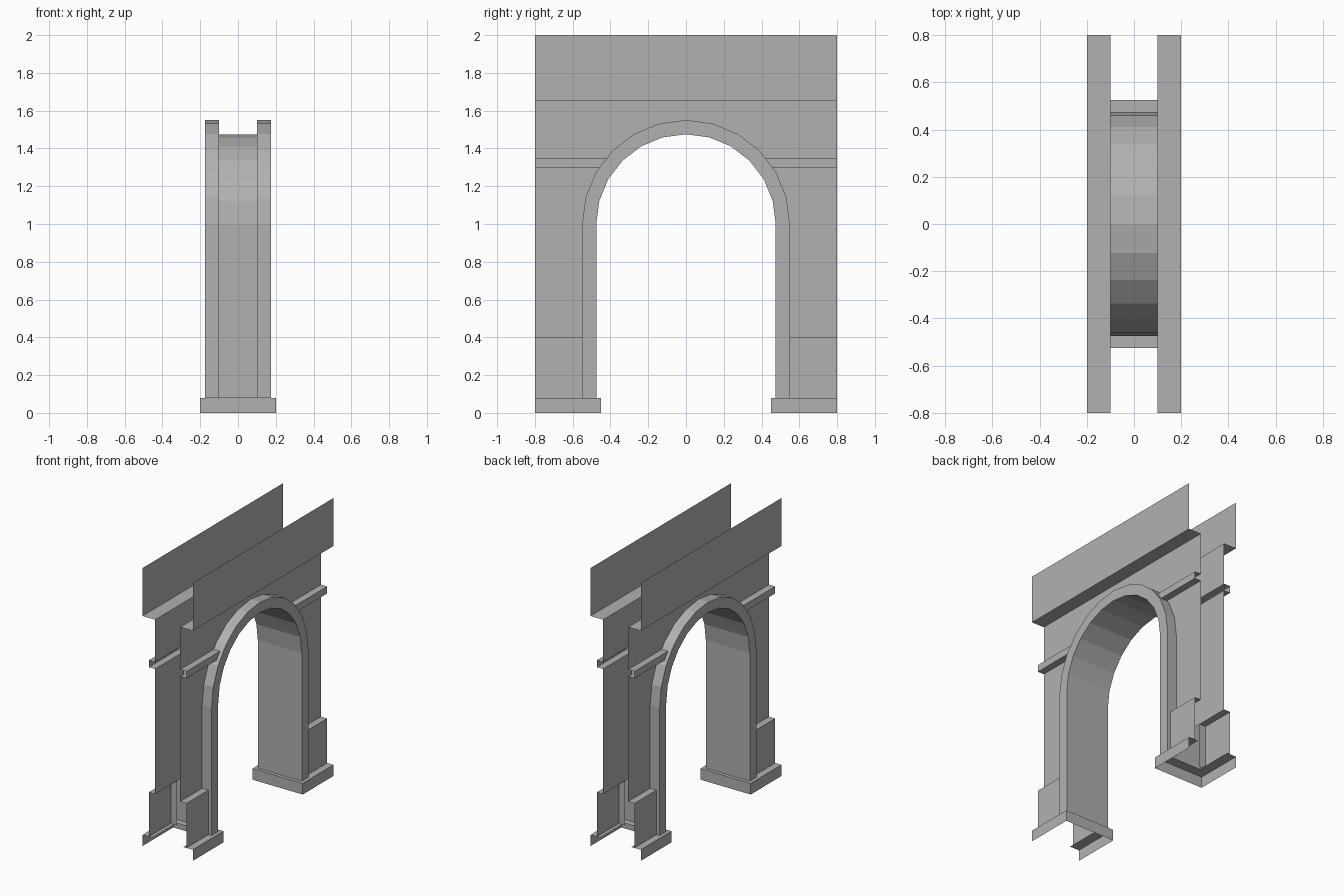
import bpy, bmesh
from math import sin, cos, radians

if "Cube" in bpy.data.objects:
    bpy.data.objects.remove(bpy.data.objects["Cube"])

END = 0.8                 # half length of the wall
WALL = 0.1                # half thickness of the wall
SPRING = 1.0              # height where the arch begins
R_OUT, R_IN = 0.55, 0.475
R_WALL = 0.5              # wall opening, hidden behind the trim

stone = bpy.data.materials.new("dark_grey")
stone.diffuse_color = (0.44, 0.44, 0.44, 1)
stone.use_nodes = True
stone.node_tree.nodes["Principled BSDF"].inputs["Base Color"].default_value = stone.diffuse_color


def make(name, polys):
    """Build one quarter from polygons and mirror it across x and y."""
    bm = bmesh.new()
    for poly in polys:
        bm.faces.new([bm.verts.new(p) for p in poly])
    bmesh.ops.remove_doubles(bm, verts=bm.verts, dist=1e-5)
    mesh = bpy.data.meshes.new(name)
    bm.to_mesh(mesh)
    bm.free()
    mesh.materials.append(stone)
    obj = bpy.data.objects.new(name, mesh)
    bpy.context.collection.objects.link(obj)
    mod = obj.modifiers.new("mirror", 'MIRROR')
    mod.use_axis = (True, True, False)
    mod.merge_threshold = 0.0001


def grid(rows):
    """Quads between successive rows of points."""
    return [(a[j], a[j + 1], b[j + 1], b[j])
            for a, b in zip(rows, rows[1:]) for j in range(len(a) - 1)]


def moulding(name, profile):
    """Run an (x, z, inner y) profile from the wall end inwards."""
    make(name, grid([[(x, END, z) for x, z, _ in profile],
                     [(x, y, z) for x, z, y in profile]]))


def arch(r, deg):
    return (r * cos(radians(deg)), SPRING + r * sin(radians(deg)))


def arch_y(r, z):
    """Arch edge at height z, on the 30 to 45 degree segment."""
    (y0, z0), (y1, z1) = arch(r, 30), arch(r, 45)
    return y0 + (y1 - y0) * (z - z0) / (z1 - z0)


# Arch trim and the passage lining
section = [(0, R_IN), (0.175, R_IN), (0.175, R_OUT), (WALL, R_OUT)]
rows = [[(x, r, 0.08) for x, r in section]]
for deg in range(0, 91, 15):
    rows.append([(x, *arch(r, deg)) for x, r in section])
make("arch_trim", grid(rows))

# Wall sheets below and above the string band
pier = [(R_WALL, 0.4), (END, 0.4), (END, 1.3), (arch_y(R_WALL, 1.3), 1.3)]
pier += [arch(R_WALL, d) for d in (30, 15, 0)]
spandrel = [(arch_y(R_WALL, 1.35), 1.35), (END, 1.35), (END, 1.655), (0, 1.655)]
spandrel += [arch(R_WALL, d) for d in (90, 75, 60, 45)]
make("wall", [[(WALL, y, z) for y, z in p] for p in (pier, spandrel)])

# Horizontal mouldings, open at the wall ends
y_lo, y_hi = arch_y(R_OUT, 1.30), arch_y(R_OUT, 1.35)
moulding("cornice", [(WALL, 1.655, 0), (0.2, 1.655, 0), (0.2, 2.0, 0)])
moulding("string_band", [(WALL, 1.3, y_lo), (0.15, 1.3, y_lo),
                         (0.15, 1.35, y_hi), (WALL, 1.35, y_hi)])
moulding("lower_panel", [(0.15, 0.08, R_OUT), (0.15, 0.4, R_OUT), (WALL, 0.4, R_OUT)])

# Plinth wrapping around each pier foot
outer = [(0.2, END), (0.2, 0.45), (0, 0.45)]
inner = [(0.125, END), (0.125, 0.525), (0, 0.525)]
make("plinth", grid([[(*o, 0), (*o, 0.08), (*i, 0.08)] for o, i in zip(outer, inner)]))
